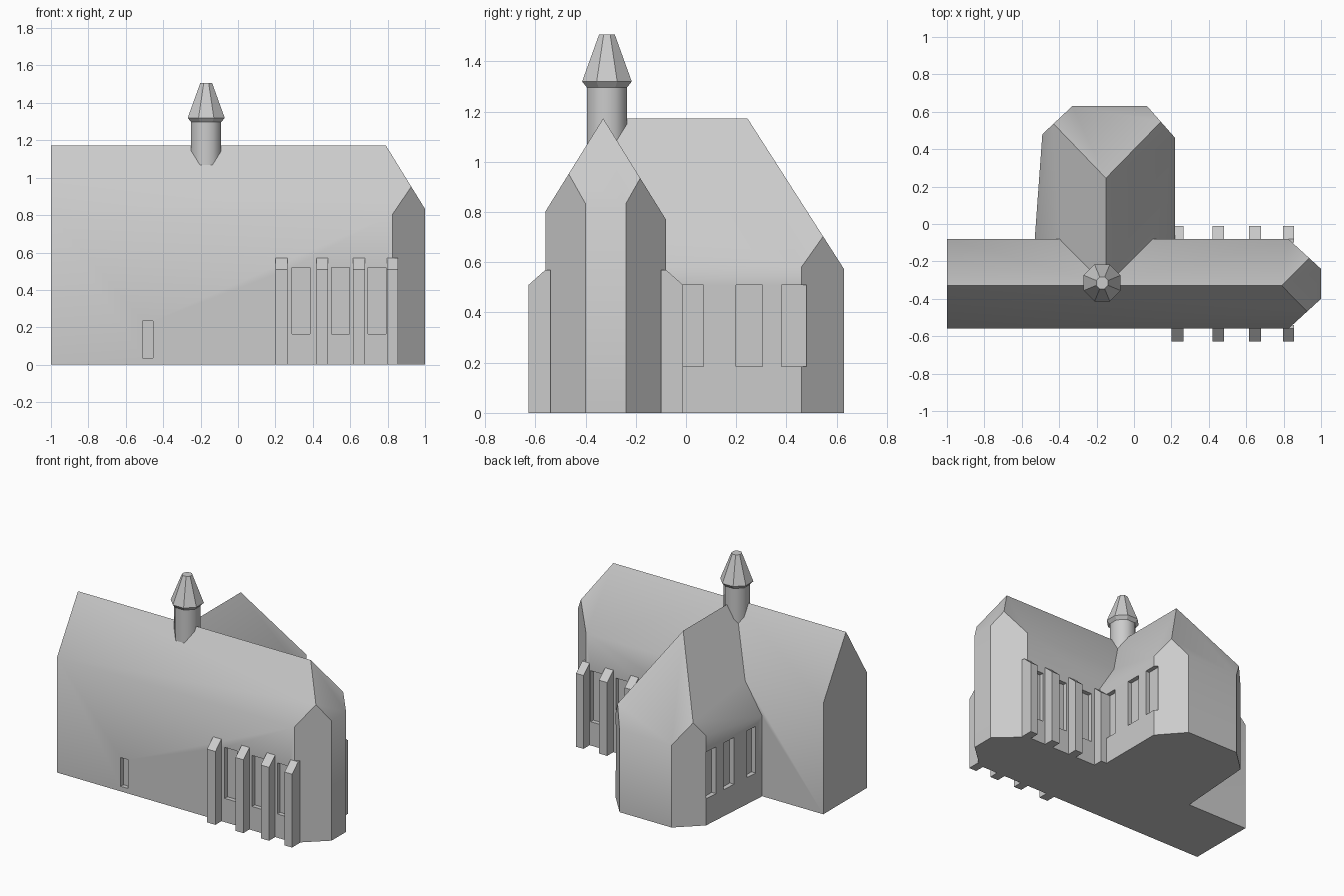
import bpy, bmesh, math
from mathutils import Vector

if "Cube" in bpy.data.objects:
    bpy.data.objects.remove(bpy.data.objects["Cube"])

stone = bpy.data.materials.new("pale grey stone")
stone.diffuse_color = (0.6, 0.6, 0.6, 1)
stone.use_nodes = True
stone.node_tree.nodes["Principled BSDF"].inputs["Base Color"].default_value = stone.diffuse_color


def finish(name, bm):
    bmesh.ops.recalc_face_normals(bm, faces=bm.faces[:])
    me = bpy.data.meshes.new(name)
    bm.to_mesh(me)
    bm.free()
    me.materials.append(stone)
    ob = bpy.data.objects.new(name, me)
    bpy.context.collection.objects.link(ob)
    return ob


def prism(bm, pts, direction):
    """Extrude a closed polygon of 3D points along a vector."""
    f = bm.faces.new([bm.verts.new(p) for p in pts])
    r = bmesh.ops.extrude_face_region(bm, geom=[f])
    vs = [v for v in r["geom"] if isinstance(v, bmesh.types.BMVert)]
    bmesh.ops.translate(bm, verts=vs, vec=Vector(direction))


def box(bm, x0, x1, y0, y1, z0, z1):
    prism(bm, [(x0, y0, z0), (x1, y0, z0), (x1, y1, z0), (x0, y1, z0)], (0, 0, z1 - z0))


def hall(name, footprint, roof_planes):
    """Footprint raised to a block, then trimmed by sloping roof planes."""
    bm = bmesh.new()
    prism(bm, [(x, y, 0) for x, y in footprint], (0, 0, 1.5))
    for co, no in roof_planes:
        bmesh.ops.bisect_plane(bm, geom=bm.verts[:] + bm.edges[:] + bm.faces[:],
                               plane_co=co, plane_no=no, clear_outer=True)
        bmesh.ops.holes_fill(bm, edges=[e for e in bm.edges if e.is_boundary], sides=0)
    return finish(name, bm)


def smooth(ob, degrees):
    bpy.ops.object.select_all(action='DESELECT')
    ob.select_set(True)
    bpy.context.view_layer.objects.active = ob
    bpy.ops.object.shade_smooth_by_angle(angle=math.radians(degrees))


def boolean(ob, other, op):
    m = ob.modifiers.new(op, 'BOOLEAN')
    m.object, m.operation, m.solver = other, op, 'EXACT'
    bpy.context.view_layer.objects.active = ob
    bpy.ops.object.modifier_apply(modifier=m.name)
    bpy.data.objects.remove(other)


TOP = 1.173
# Nave with chamfered east end
ridge = (0.79, -0.33, TOP)
body = hall("church_body",
            [(-1, -0.56), (0.825, -0.56), (1, -0.40), (1, -0.24), (0.825, -0.08), (-1, -0.08)],
            [(ridge, (0, -1.61, 1)), (ridge, (0, 1.61, 1)), (ridge, (1.62, 0, 1))])

# Transept with chamfered north end and slightly splayed west wall
ridge = (-0.15, 0.245, TOP)
transept = hall("transept",
                [(-0.548, -0.32), (0.22, -0.32), (0.22, 0.46), (0.07, 0.63), (-0.33, 0.63), (-0.49, 0.48)],
                [(ridge, (1.6, 0, 1)), (ridge, (-1.62, 0, 1)), (ridge, (0, 1.56, 1))])
boolean(body, transept, 'UNION')

# Recessed windows
bm = bmesh.new()
D = 0.03
for x in (0.29, 0.50, 0.695):
    box(bm, x, x + 0.095, -0.70, -0.56 + D, 0.165, 0.52)
    box(bm, x, x + 0.095, -0.08 - D, 0.05, 0.165, 0.52)
box(bm, -0.51, -0.455, -0.70, -0.56 + D, 0.035, 0.235)
for y0, y1 in ((-0.015, 0.07), (0.20, 0.305), (0.38, 0.48)):
    box(bm, 0.22 - D, 0.28, y0, y1, 0.185, 0.51)
    wall = -0.525 + 0.073 * (y0 + y1) / 2
    box(bm, -0.65, wall + D, y0, y1, 0.185, 0.51)
cutter = finish("window_cutter", bm)
cutter.hide_render = True
boolean(body, cutter, 'DIFFERENCE')
smooth(body, 36)

# Buttresses with sloping caps, both sides of the choir
bm = bmesh.new()
for x0, x1 in ((0.20, 0.265), (0.42, 0.48), (0.615, 0.678), (0.797, 0.855)):
    for wall, out in ((-0.56, -0.627), (-0.08, -0.012)):
        inner = wall + (0.02 if out < wall else -0.02)
        prism(bm, [(x0, inner, 0), (x0, out, 0), (x0, out, 0.51), (x0, wall, 0.57), (x0, inner, 0.57)],
              (x1 - x0, 0, 0))
finish("buttresses", bm)


def turret_part(name, rings):
    """Eight-sided lathe from (radius, height) rings."""
    bm = bmesh.new()
    loops = []
    for r, z in rings:
        loops.append([bm.verts.new((-0.17 + r * math.cos(a), -0.315 + r * math.sin(a), z))
                      for a in (math.pi / 8 + k * math.pi / 4 for k in range(8))])
    for lo, hi in zip(loops, loops[1:]):
        for k in range(8):
            bm.faces.new((lo[k], lo[k - 1], hi[k - 1], hi[k]))
    bm.faces.new(loops[0])
    bm.faces.new(loops[-1])
    return finish(name, bm)


# Ridge turret shaft and blunt spire
smooth(turret_part("turret_shaft", [(0.087, 0.95), (0.087, 1.31)]), 50)
turret_part("turret_spire", [(0.087, 1.297), (0.107, 1.32), (0.034, 1.507)])
